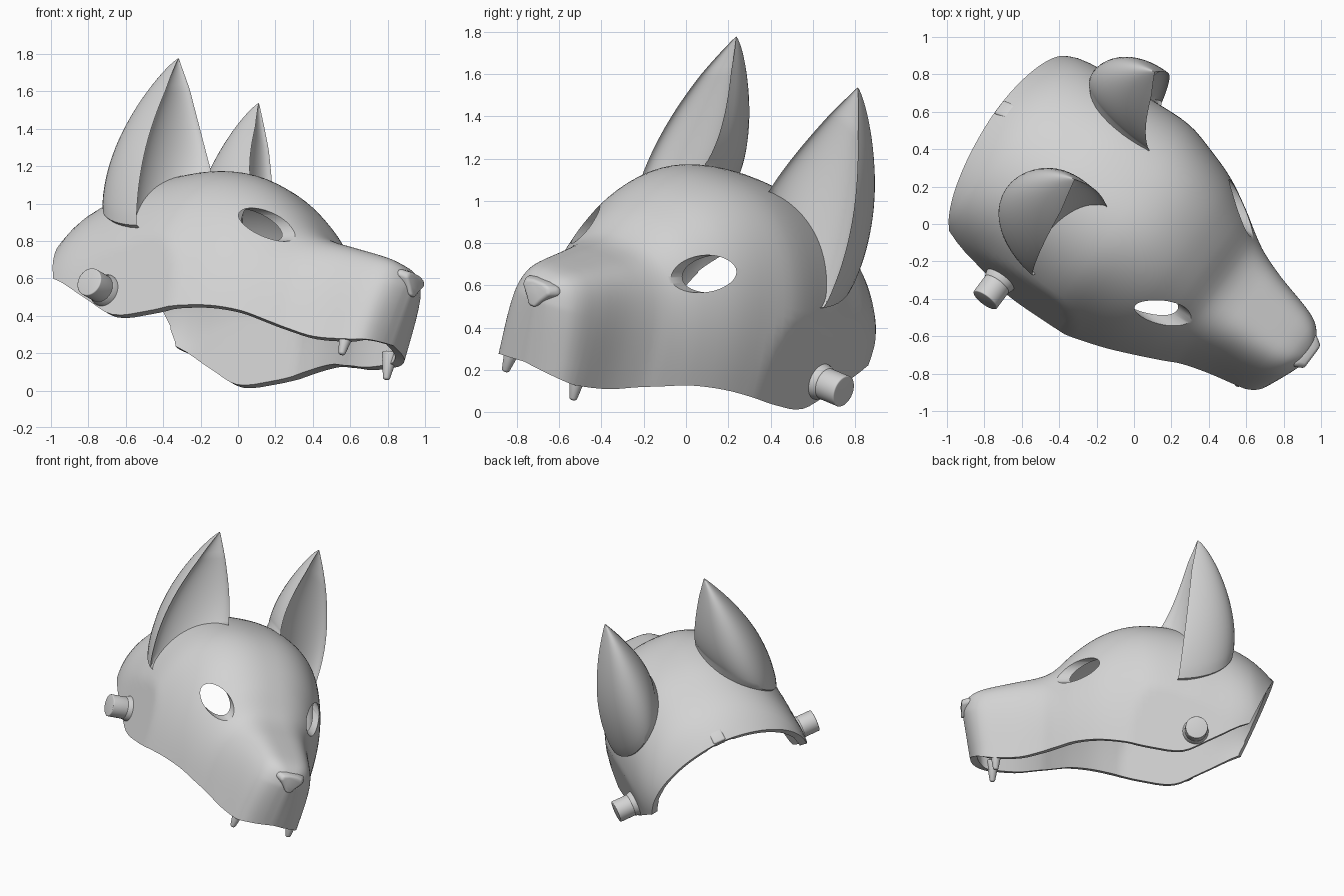
import bpy, bmesh, math
from mathutils import Matrix, Vector

if "Cube" in bpy.data.objects:
    bpy.data.objects.remove(bpy.data.objects["Cube"], do_unlink=True)

# Mask frame: forward, left, up, all tilted in space
FWD = Vector((.802, -.598, 0)).normalized()
LEFT = Vector((.566, .759, -.318))
LEFT = (LEFT - FWD * LEFT.dot(FWD)).normalized()
UP = FWD.cross(LEFT)
FRAME = Matrix.Translation(LEFT * -.187) @ Matrix((FWD, LEFT, UP)).transposed().to_4x4()

grey = bpy.data.materials.new("plain_grey")
grey.use_nodes = True
grey.diffuse_color = (.65, .65, .65, 1)
grey.node_tree.nodes["Principled BSDF"].inputs["Base Color"].default_value = (.65, .65, .65, 1)


def add_object(name, bm):
    mesh = bpy.data.meshes.new(name)
    bm.to_mesh(mesh)
    bm.free()
    mesh.materials.append(grey)
    obj = bpy.data.objects.new(name, mesh)
    bpy.context.collection.objects.link(obj)
    obj.matrix_world = FRAME
    return obj


def finish(obj, bevel=0):
    bpy.ops.object.select_all(action='DESELECT')
    obj.select_set(True)
    bpy.context.view_layer.objects.active = obj
    if bevel:
        mod = obj.modifiers.new("bevel", 'BEVEL')
        mod.width, mod.segments = bevel, 3
    for mod in list(obj.modifiers):
        bpy.ops.object.modifier_apply(modifier=mod.name)
    bpy.ops.object.shade_smooth_by_angle(angle=math.radians(35))


def loft(bm, rings, closed):
    rows = [[bm.verts.new(p) for p in ring] for ring in rings]
    n = len(rows[0])
    for a, b in zip(rows, rows[1:]):
        for i in range(n if closed else n - 1):
            j = (i + 1) % n
            bm.faces.new((a[i], a[j], b[j], b[i]))
    return rows


def rod(bm, start, end, r1, r2):
    # Round bar between two points
    start, end = Vector(start), Vector(end)
    axis = end - start
    mat = Matrix.Translation((start + end) / 2) @ axis.to_track_quat('Z', 'Y').to_matrix().to_4x4()
    bmesh.ops.create_cone(bm, cap_ends=True, segments=40, radius1=r1, radius2=r2,
                          depth=axis.length, matrix=mat)


# Head sections: forward position, half width, top, lower rim, roundness
SECTIONS = [
    (-1.05, .42, .62, .37, 1.15), (-.95, .49, .775, .37, 1.1), (-.77, .592, .93, .37, .98),
    (-.5, .63, 1.05, .245, .86), (-.31, .65, 1.105, .16, .83), (-.08, .655, 1.13, .18, .83),
    (.1, .605, 1.11, .215, .83), (.27, .55, 1.04, .235, .83), (.43, .475, .925, .23, .82),
    (.56, .4, .8, .2, .74), (.65, .345, .752, .178, .65), (.8, .285, .715, .148, .57),
    (1, .235, .67, .15, .55), (1.08, .205, .645, .16, .56), (1.13, .16, .615, .17, .58),
    (1.165, .085, .575, .18, .6), (1.18, 0, .53, .19, .6)]


def slope(i, k):
    a, b = SECTIONS[max(i - 1, 0)], SECTIONS[min(i + 1, len(SECTIONS) - 1)]
    return (b[k] - a[k]) / (b[0] - a[0])


def blend(i, t, k):
    a, b = SECTIONS[i], SECTIONS[i + 1]
    d = b[0] - a[0]
    return ((2 * t**3 - 3 * t * t + 1) * a[k] + (t**3 - 2 * t * t + t) * d * slope(i, k)
            + (3 * t * t - 2 * t**3) * b[k] + (t**3 - t * t) * d * slope(i + 1, k))


def head_ring(i, t):
    x = SECTIONS[i][0] * (1 - t) + SECTIONS[i + 1][0] * t
    w, top, rim, e = (blend(i, t, k) for k in range(1, 5))
    ring = []
    for j in range(65):
        a = math.pi * j / 64
        c, s = math.cos(a), max(math.sin(a), 0)
        y = math.copysign(abs(c)**e * max(w, 0), c)
        z = rim + (top - rim) * s**e
        # The muzzle front leans back toward the lip
        lean = max(0, x - 1) * max(0, .5 - z)
        ring.append((x - lean, max(-.615, min(.615, y)), z))
    return ring


# Head shell, flat at the temples and cut off at the back
STEPS = 4
rings = [head_ring(i, s / STEPS) for i in range(len(SECTIONS) - 1) for s in range(STEPS)]
rings.append(head_ring(len(SECTIONS) - 2, 1))
bm = bmesh.new()
loft(bm, rings, False)
bmesh.ops.remove_doubles(bm, verts=bm.verts, dist=.0005)
bmesh.ops.bisect_plane(bm, geom=bm.verts[:] + bm.edges[:] + bm.faces[:],
                       plane_co=(-.77, 0, .37), plane_no=(-.39, 0, -.18), clear_outer=True)
bmesh.ops.recalc_face_normals(bm, faces=bm.faces)
bm.normal_update()
if max(bm.faces, key=lambda f: f.calc_center_median().z).normal.z < 0:
    bmesh.ops.reverse_faces(bm, faces=bm.faces)
head = add_object("head_shell", bm)
solid = head.modifiers.new("thickness", 'SOLIDIFY')
solid.thickness, solid.offset = .052, -1

# Round eye holes bored straight back
cutters = []
for side in (1, -1):
    bm = bmesh.new()
    rod(bm, (.15, side * .365, .75), (.7, side * .365, .75), .089, .089)
    cutter = add_object("eye_cutter", bm)
    cutter.hide_render = True
    cutters.append(cutter)
    cut = head.modifiers.new("eye_hole", 'BOOLEAN')
    cut.object, cut.operation, cut.solver = cutter, 'DIFFERENCE', 'EXACT'
finish(head)
for cutter in cutters:
    bpy.data.objects.remove(cutter, do_unlink=True)


def ear(name, side):
    # Pointed ear: round back, shallow hollow front, thin rim
    def place(x, y, z):
        return Vector((x, side * y, z))
    outer, inner = place(-.29, .61, .665), place(-.19, .2, 1.11)
    tip, back = place(-.396, .378, 1.685), place(-.41, -.03, .03)
    base, half = (outer + inner) / 2, (outer - inner) / 2
    arc = [math.pi * j / 24 for j in range(25)]
    rings = []
    for i in range(-1, 33):
        s = math.sin(math.pi / 2 * max(i, 0) / 32)
        bow = max(math.sin(math.pi * s), 0)**.85
        span = half * (1 - s) + place(0, .075, .012) * bow
        depth = back * max(1 - s**1.7, 0)**.8
        centre = base.lerp(tip, s) + place(0, .025, -.045) * bow
        if i < 0:
            # Root sunk into the head
            centre += place(.03, -.06, -.06)
            span, depth = span * .9, depth * .9
        lip = Vector((.02 * min(1, 5 * (1 - s)), 0, 0))
        rear = [centre + span * math.cos(a) + depth * math.sin(a) for a in arc]
        front = [centre + span * math.cos(a) + depth * .25 * math.sin(a) + lip
                 for a in reversed(arc)]
        rings.append(rear + front)
    bm = bmesh.new()
    rows = loft(bm, rings, True)
    bm.faces.new(rows[0])
    bmesh.ops.remove_doubles(bm, verts=bm.verts, dist=.0005)
    bmesh.ops.recalc_face_normals(bm, faces=bm.faces)
    finish(add_object(name, bm))


for word, side in (("left", 1), ("right", -1)):
    ear(word + "_ear", side)
    # Side bolt with a flared foot
    bm = bmesh.new()
    rod(bm, (-.395, side * .59, .296), (-.395, side * .76, .296), .077, .077)
    rod(bm, (-.395, side * .59, .296), (-.395, side * .65, .296), .096, .078)
    finish(add_object(word + "_bolt", bm), .006)
    # Fang
    bm = bmesh.new()
    rod(bm, (.955, side * .2, .22), (.955, side * .211, .068), .046, .017)
    finish(add_object(word + "_fang", bm), .012)

# Nose pad: a rounded triangle on the muzzle tip
half_nose = [(.04, .6), (.095, .59), (.11, .56), (.06, .515), (.025, .475)]
outline = half_nose + [(-y, z) for y, z in reversed(half_nose)]
bm = bmesh.new()
rows = loft(bm, [[(x, y * k, z - drop) for y, z in outline]
                 for x, k, drop in ((1.09, 1, 0), (1.145, 1, 0), (1.19, .72, .01))], True)
for row in (rows[0], rows[-1]):
    bm.faces.new(row)
bmesh.ops.recalc_face_normals(bm, faces=bm.faces)
finish(add_object("nose", bm), .014)

# Strap tab on the rear rim
bm = bmesh.new()
tilt = Matrix.Translation((-.905, 0, .785)) @ Matrix.Rotation(math.radians(-40), 4, 'Y')
bmesh.ops.create_cube(bm, size=1, matrix=tilt @ Matrix.Diagonal((.09, .09, .06, 1)))
finish(add_object("strap_tab", bm), .012)
